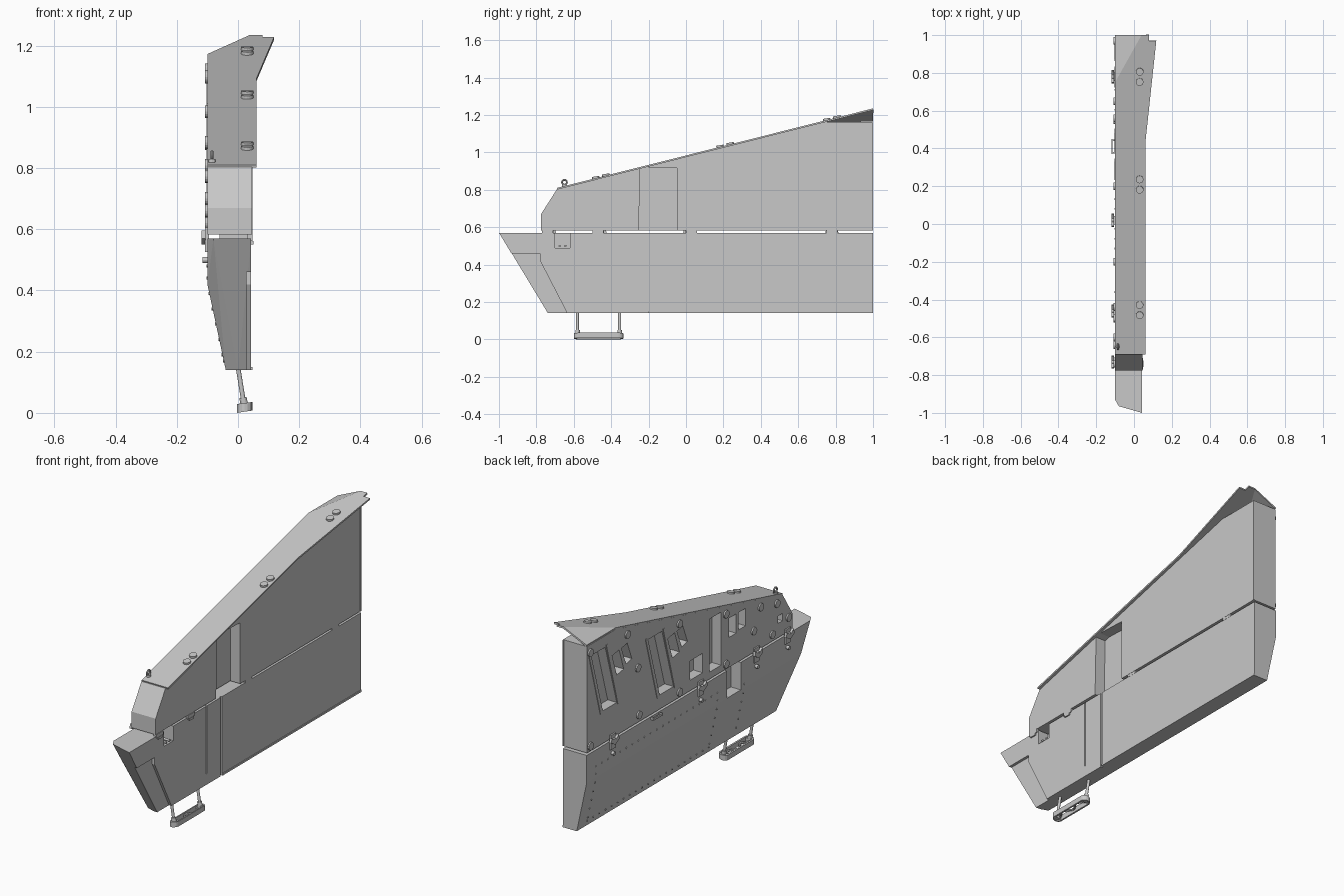
import bpy, bmesh, math
from mathutils import Vector

if "Cube" in bpy.data.objects:
    bpy.data.objects.remove(bpy.data.objects["Cube"])


def material(name, v):
    m = bpy.data.materials.new(name)
    m.diffuse_color = (v, v, v, 1)
    m.use_nodes = True
    m.node_tree.nodes["Principled BSDF"].inputs["Base Color"].default_value = m.diffuse_color
    return m


GREY = material("panel grey", 0.58)


def finish(name, bm):
    bmesh.ops.recalc_face_normals(bm, faces=bm.faces[:])
    me = bpy.data.meshes.new(name)
    bm.to_mesh(me)
    bm.free()
    me.materials.append(GREY)
    ob = bpy.data.objects.new(name, me)
    bpy.context.collection.objects.link(ob)
    return ob


def prism(name, profile, x0, x1):
    """Side profile (y, z) extruded along x."""
    bm = bmesh.new()
    a = [bm.verts.new((x0, y, z)) for y, z in profile]
    b = [bm.verts.new((x1, y, z)) for y, z in profile]
    bm.faces.new(a)
    bm.faces.new(b)
    n = len(a)
    for i in range(n):
        bm.faces.new((a[i], a[(i + 1) % n], b[(i + 1) % n], b[i]))
    return finish(name, bm)


def rect(y0, y1, z0, z1):
    return [(y0, z0), (y1, z0), (y1, z1), (y0, z1)]


def box(name, x0, x1, y0, y1, z0, z1):
    return prism(name, rect(y0, y1, z0, z1), x0, x1)


def rod(name, p, q, r, sides=12):
    p, q = Vector(p), Vector(q)
    d = q - p
    bm = bmesh.new()
    bmesh.ops.create_cone(bm, cap_ends=True, segments=sides, radius1=r, radius2=r, depth=d.length)
    ob = finish(name, bm)
    ob.matrix_world = d.to_track_quat('Z', 'Y').to_matrix().to_4x4()
    ob.location = (p + q) / 2
    return ob


def cut(ob, profile, x0, x1):
    c = prism("cutter", profile, x0, x1)
    c.hide_render = True
    m = ob.modifiers.new("cut", 'BOOLEAN')
    m.operation, m.solver, m.object = 'DIFFERENCE', 'EXACT', c
    bpy.context.view_layer.objects.active = ob
    bpy.ops.object.modifier_apply(modifier=m.name)
    bpy.data.objects.remove(c)


LEFT, RIGHT = -0.1, 0.045


def roof_z(y):
    return 0.81 + (y + 0.69) * 0.2515


# Upper body
upper = prism("upper_body", [(-0.775, 0.582), (-0.775, 0.67), (-0.69, 0.803), (0.75, 1.163),
                             (0.997, 1.163), (0.997, 0.582)], LEFT, RIGHT)
cut(upper, [(-0.255, 0.5), (-0.045, 0.5), (-0.045, 0.915), (-0.245, 0.922)], -0.015, 0.1)
left_slots = [
    [(0.96, 1.10), (0.84, 1.10), (0.74, 0.76), (0.86, 0.76)],
    [(0.47, 1.00), (0.35, 1.00), (0.25, 0.66), (0.37, 0.66)],
    [(0.78, 1.03), (0.72, 1.04), (0.68, 0.92), (0.74, 0.91)],
    [(0.70, 1.04), (0.65, 1.05), (0.61, 0.95), (0.66, 0.94)],
    [(0.30, 0.94), (0.24, 0.95), (0.20, 0.83), (0.26, 0.82)],
    [(0.22, 0.95), (0.17, 0.96), (0.13, 0.86), (0.18, 0.85)],
    rect(-0.16, -0.06, 0.62, 0.91),
    rect(0.0, 0.11, 0.64, 0.745),
    rect(-0.29, -0.23, 0.745, 0.85),
    rect(-0.37, -0.31, 0.755, 0.85),
    rect(-0.69, -0.65, 0.66, 0.70),
]
for s in left_slots:
    cut(upper, s, -0.2, -0.045)

# Raised frames beside the two big slanted slots
for y, z in ((0.96, 1.10), (0.47, 1.0)):
    for dy in (0.012, -0.138):
        prism("slot_frame", [(y + dy, z + .01), (y + dy + .012, z + .01),
                             (y + dy - .088, z - .35), (y + dy - .1, z - .35)], -0.103, -0.098)

# Roof plate with flared rear wing and a folded left rear corner
bm = bmesh.new()
outline = [(-0.1, -0.69), (0.06, -0.69), (0.06, 0.43), (0.118, 0.97), (0.08, 0.97),
           (0.08, 1.0), (0.04, 1.0), (-0.1, 0.75)]
vs = [bm.verts.new((x, y, roof_z(y))) for x, y in outline]
corner = bm.verts.new((-0.1, 1.0, 1.172))
bm.faces.new(vs)
bm.faces.new((vs[7], vs[6], corner))
roof = finish("roof_plate", bm)
m = roof.modifiers.new("thickness", 'SOLIDIFY')
m.thickness, m.offset = 0.009, -1
bpy.context.view_layer.objects.active = roof
bpy.ops.object.modifier_apply(modifier=m.name)

# Paired roof caps
for y in (0.78, 0.21, -0.455):
    for d in (-0.027, 0.027):
        z = roof_z(y + d)
        rod("roof_cap", (0.03, y + d, z - .003), (0.03, y + d - .002, z + .009), 0.02, 16)

# Lifting eye at the front of the roof
rod("eye_base", (-0.085, -0.65, 0.815), (-0.085, -0.65, 0.83), 0.012)
bpy.ops.mesh.primitive_torus_add(major_radius=0.013, minor_radius=0.005, major_segments=16,
                                 minor_segments=8, location=(-0.085, -0.65, 0.84),
                                 rotation=(0, math.pi / 2, 0))
eye = bpy.context.object
eye.name = "lifting_eye"
eye.data.materials.append(GREY)

# Lower body: sloped nose, tapered left side
bm = bmesh.new()
for p in [(.043, 1, .57), (.043, 1, .14), (.043, -.74, .14), (.043, -1, .57),
          (-.1, 1, .57), (-.1, 1, .42), (-.04, 1, .14), (-.1, -.93, .57),
          (-.1, -.85, .42), (-.04, -.72, .14), (-.08, -.965, .57), (0, -.735, .14)]:
    bm.verts.new(p)
bmesh.ops.convex_hull(bm, input=bm.verts[:])
bmesh.ops.dissolve_limit(bm, angle_limit=0.02, verts=bm.verts[:], edges=bm.edges[:])
lower = finish("lower_body", bm)
cut(lower, [(-1.1, 0.46), (-0.78, 0.46), (-0.78, 0.42), (-0.63, 0.13), (-0.63, 0.1), (-1.1, 0.1)],
    0.028, 0.1)
cut(lower, rect(-0.70, -0.62, 0.49, 0.6), -0.02, 0.1)       # right notch
cut(lower, rect(-0.33, -0.21, 0.42, 0.6), -0.2, -0.04)      # left notch
cut(lower, rect(-0.212, -0.2, 0.1, 0.6), 0.035, 0.1)        # panel gap
cut(lower, rect(-0.337, -0.331, 0.2, 0.6), 0.035, 0.1)      # short seam

# Bottom lip, notch pins and rear trim
box("bottom_lip", 0.038, 0.047, -0.2, 1.0, 0.14, 0.15)
for y in (-0.675, -0.645):
    rod("notch_pin", (-0.02, y, 0.5), (0.04, y, 0.5), 0.006)
box("rear_trim", 0.04, 0.047, 0.988, 0.999, 0.582, 1.16)

# Clips under the upper body on the right side
for y in (-0.74, -0.47):
    box("right_clip", 0.03, 0.048, y - 0.03, y + 0.03, 0.562, 0.582)
    box("clip_tab", 0.03, 0.05, y - 0.018, y + 0.018, 0.55, 0.562)
for y in (0.03, 0.78):
    box("gap_spacer", -0.06, 0.044, y - 0.03, y + 0.03, 0.568, 0.584)

# Wing clamps along the left joint
for y in (0.78, 0.02, -0.46, -0.73):
    box("clamp_plate", -0.108, -0.095, y - 0.022, y + 0.022, 0.525, 0.605)
    prism("clamp_wing", [(y - .035, .57), (y - .03, .595), (y, .575), (y + .03, .595),
                         (y + .035, .57), (y, .55)], -0.12, -0.106)
    rod("clamp_knob", (-0.1, y, 0.5), (-0.116, y, 0.5), 0.01)
    rod("clamp_bolt", (-0.1, y, 0.57), (-0.119, y, 0.57), 0.014)

# Grab handle
box("grab_handle", -0.12, -0.113, 0.37, 0.45, 0.555, 0.567)
for y in (0.373, 0.44):
    box("handle_foot", -0.115, -0.098, y, y + 0.008, 0.555, 0.567)

# Large bolts on the left upper panel
bolts = [(y, roof_z(y) - 0.05) for y in (0.65, 0.2, -0.2, -0.5, -0.64)]
bolts += [(0.97, 1.12), (0.97, 0.61), (0.55, 0.62), (0.2, 0.61), (-0.2, 0.61),
          (-0.6, 0.62), (-0.74, 0.66), (0.56, 0.88), (-0.44, 0.7)]
for y, z in bolts:
    rod("panel_bolt", (-0.098, y, z), (-0.108, y, z), 0.021, 16)


# Small rivets on the left lower panel
def skin(z):
    return -0.1 if z > 0.42 else -0.04 - 0.06 * (z - 0.14) / 0.28


rivets = [(0.92 - i * 0.0525, 0.48) for i in range(21)]
rivets += [(y, 0.19 + i * 0.05) for y in (-0.13, -0.36, 0.92) for i in range(6)]
rivets += [(0.92 - i * 0.0525, 0.17) for i in range(21)]
for y, z in rivets:
    rod("rivet", (skin(z) + .002, y, z), (skin(z) - .003, y, z), 0.005, 6)

# Step: two hangers and a rounded open tread
for y in (-0.58, -0.355):
    rod("step_hanger", (-0.005, y, 0.18), (0.02, y, 0.025), 0.0075)
    rod("hanger_collar", (0.016, y, 0.05), (0.02, y, 0.03), 0.012)


def stadium(r, n=8):
    pts = []
    for cy, a0 in ((-0.36, 0), (-0.575, math.pi)):
        for i in range(n + 1):
            a = a0 + math.pi * i / n
            pts.append((0.022 + r * math.cos(a), cy + r * math.sin(a)))
    return pts


bm = bmesh.new()
rings = [[bm.verts.new((x, y, z + (x - .022) * .15)) for x, y in stadium(r)]
         for r, z in ((0.025, 0.004), (0.025, 0.032), (0.017, 0.032), (0.017, 0.004))]
for k in range(4):
    a, b = rings[k], rings[(k + 1) % 4]
    for i in range(len(a)):
        j = (i + 1) % len(a)
        bm.faces.new((a[i], a[j], b[j], b[i]))
finish("step_tread", bm)
for i in range(4):
    y, s = -0.575 + i * 0.054, 0.017 * (-1) ** i
    rod("tread_brace", (0.022 - s, y, 0.018), (0.022 + s, y + 0.054, 0.018), 0.006, 6)
for y in (-0.58, -0.355):
    box("tread_mount", 0.004, 0.04, y - 0.01, y + 0.01, 0.008, 0.03)
